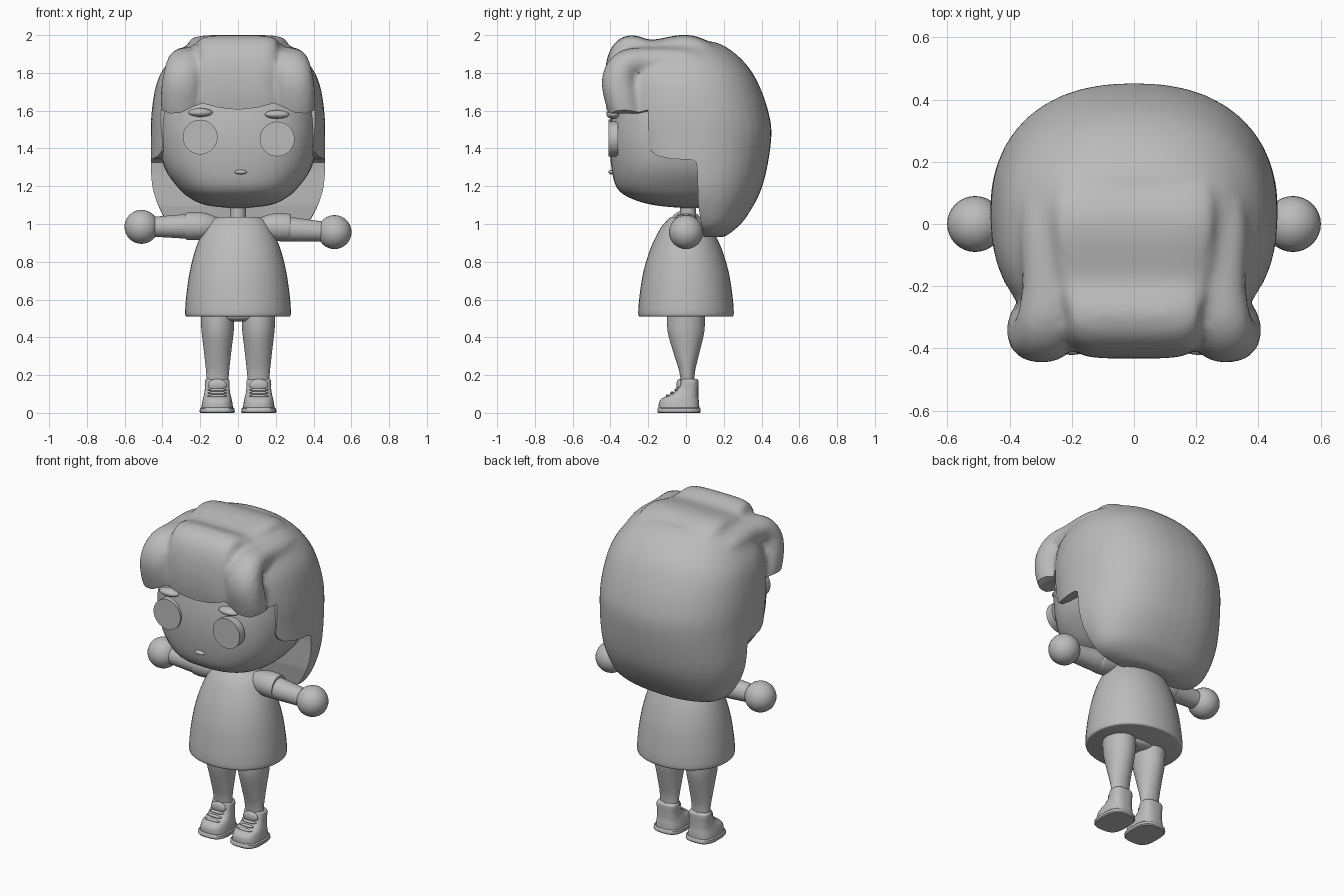
import bpy, bmesh, math
from mathutils import Vector

cube = bpy.data.objects.get("Cube")
if cube:
    bpy.data.objects.remove(cube)

grey = bpy.data.materials.new("plain grey")
grey.use_nodes = True
grey.diffuse_color = (0.5, 0.5, 0.5, 1)
grey.node_tree.nodes["Principled BSDF"].inputs["Base Color"].default_value = (0.5, 0.5, 0.5, 1)
parts = []


def add_object(name, bm):
    bmesh.ops.recalc_face_normals(bm, faces=bm.faces)
    mesh = bpy.data.meshes.new(name)
    bm.to_mesh(mesh)
    bm.free()
    mesh.materials.append(grey)
    obj = bpy.data.objects.new(name, mesh)
    bpy.context.collection.objects.link(obj)
    parts.append(obj)
    return obj


def refine(rows, steps):
    """Catmull-Rom interpolation between cross-section rows."""
    out = []
    for i in range(len(rows) - 1):
        p0, p1, p2 = rows[max(i - 1, 0)], rows[i], rows[i + 1]
        p3 = rows[min(i + 2, len(rows) - 1)]
        for j in range(steps):
            t = j / steps
            out.append([b + t / 2 * (c - a + t * (2 * a - 5 * b + 4 * c - d + t * (3 * (b - c) + d - a)))
                        for a, b, c, d in zip(p0, p1, p2, p3)])
    return out + [list(rows[-1])]


def loft(bm, rows, power=2, steps=4, side=None, sides=40):
    """Join superellipse rings (x, y, z, half width, half depth).
    Rings lie flat, or across the path when a side direction is given."""
    rows = refine(rows, steps)
    centres = [Vector(r[:3]) for r in rows]
    rings = []
    for i, row in enumerate(rows):
        u, v = Vector((1, 0, 0)), Vector((0, 1, 0))
        if side:
            t = (centres[min(i + 1, len(rows) - 1)] - centres[max(i - 1, 0)]).normalized()
            u = Vector(side)
            v = t.cross(u).normalized()
        ring = []
        for k in range(sides):
            a = 2 * math.pi * k / sides
            c, s = math.cos(a), math.sin(a)
            p = u * math.copysign(abs(c) ** (2 / power), c) * row[3]
            q = v * math.copysign(abs(s) ** (2 / power), s) * row[4]
            ring.append(bm.verts.new(centres[i] + p + q))
        rings.append(ring)
    for a, b in zip(rings, rings[1:]):
        for k in range(sides):
            n = (k + 1) % sides
            bm.faces.new((a[k], a[n], b[n], b[k]))
    bm.faces.new(rings[0][::-1])
    bm.faces.new(rings[-1])


def loft_object(name, rows, **options):
    bm = bmesh.new()
    loft(bm, rows, **options)
    return add_object(name, bm)


def span(rows):
    """Turn (z, half width, front y, back y) into loft rows."""
    return [(0, (f + b) / 2, z, w, (b - f) / 2) for z, w, f, b in rows]


def ball(name, centre, size):
    bm = bmesh.new()
    bmesh.ops.create_uvsphere(bm, u_segments=32, v_segments=16, radius=1)
    bmesh.ops.scale(bm, vec=size, verts=bm.verts)
    bmesh.ops.translate(bm, vec=centre, verts=bm.verts)
    return add_object(name, bm)


def prism(name, outline, shift):
    bm = bmesh.new()
    face = bm.faces.new([bm.verts.new(p) for p in outline])
    new = bmesh.ops.extrude_face_region(bm, geom=[face])["geom"]
    bmesh.ops.translate(bm, vec=shift, verts=[g for g in new if isinstance(g, bmesh.types.BMVert)])
    obj = add_object(name, bm)
    obj.hide_render = True
    return obj


# Head
loft_object("head", span([
    (1.085, .05, -.02, .1), (1.1, .17, -.17, .18), (1.135, .25, -.29, .24), (1.19, .315, -.365, .28),
    (1.3, .39, -.395, .33), (1.45, .42, -.405, .36), (1.6, .415, -.39, .36),
    (1.75, .37, -.35, .32), (1.85, .22, -.2, .2)]), power=2.6)

# Hair volume: dome, centre fringe band and two side lobes fused together
bm = bmesh.new()
loft(bm, span([
    (.93, .2, .03, .2), (.96, .32, -.02, .245), (1.03, .39, -.1, .315), (1.2, .455, -.3, .405),
    (1.45, .462, -.38, .452), (1.6, .457, -.4, .435), (1.75, .43, -.39, .38),
    (1.85, .375, -.35, .315), (1.93, .3, -.29, .225), (1.965, .2, -.22, .15)]), power=2.3)
loft(bm, [
    (0, -.355, 1.56, .2, .055), (0, -.365, 1.68, .2, .065), (0, -.365, 1.8, .2, .065),
    (0, -.345, 1.9, .205, .06), (0, -.29, 1.94, .215, .06), (0, -.18, 1.92, .24, .055),
    (0, 0, 1.945, .26, .057), (0, .12, 1.905, .25, .05), (0, .25, 1.8, .2, .035)],
    power=4, side=(1, 0, 0))
for s in (-1, 1):
    loft(bm, [(s * x, y, z, a, b) for x, y, z, a, b in [
        (.3, -.31, 1.55, .1, .08), (.3, -.34, 1.66, .11, .09), (.295, -.355, 1.77, .105, .09),
        (.28, -.31, 1.845, .1, .08), (.265, -.2, 1.865, .095, .07), (.27, 0, 1.86, .095, .07),
        (.25, .15, 1.82, .09, .06)]], power=2.2, side=(1, 0, 0))
hair = add_object("hair", bm)
remesh = hair.modifiers.new("fuse", "REMESH")
remesh.mode = "VOXEL"
remesh.voxel_size = .018
soften = hair.modifiers.new("soften", "SMOOTH")
soften.iterations = 5

# Openings: the face below the scalloped fringe, and under the cheeks
half = [(0, 1.605), (.1, 1.615), (.19, 1.64), (.24, 1.62), (.3, 1.59), (.36, 1.585), (.41, 1.605), (.6, 1.605)]
scallop = [(-x, z) for x, z in half[:0:-1]] + half
face_cut = prism("face_cutter", [(x, -.7, z) for x, z in scallop + [(.6, .8), (-.6, .8)]], (0, .5, 0))
jaw = [(-.7, 1.42), (-.199, 1.42), (-.185, 1.385), (-.15, 1.36), (-.08, 1.345), (.03, 1.34), (.055, 1.325),
       (.06, 1.28), (.065, 1.1), (.08, 1), (.1, .9), (-.7, .9)]
jaw_cut = prism("jaw_cutter", [(-.7, y, z) for y, z in jaw], (1.4, 0, 0))
for cutter in (face_cut, jaw_cut):
    cut = hair.modifiers.new("opening", "BOOLEAN")
    cut.operation = "DIFFERENCE"
    cut.solver = "EXACT"
    cut.object = cutter
bpy.context.view_layer.update()
baked = bpy.data.meshes.new_from_object(hair.evaluated_get(bpy.context.evaluated_depsgraph_get()))
hair.modifiers.clear()
hair.data = baked
baked.materials.clear()
baked.materials.append(grey)
for cutter in (face_cut, jaw_cut):
    parts.remove(cutter)
    bpy.data.objects.remove(cutter)

# Face details
for side, x, drop in (("right", -.2, 0), ("left", .207, .01)):
    loft_object(side + "_eye", [(x, y, 1.46 - drop, .092, .092) for y in (-.41, -.36)],
                steps=1, side=(1, 0, 0))
    ball(side + "_eyebrow", (x, -.385, 1.59 - drop), (.065, .036, .023))
ball("mouth", (.015, -.395, 1.275), (.033, .016, .012))

# Neck, dress and hips
loft_object("neck", [(0, .01, z, .042, .042) for z in (1, 1.13)], steps=1)
loft_object("dress", [
    (0, 0, .51, .268, .242), (0, 0, .525, .28, .253), (0, 0, .62, .274, .246), (0, 0, .75, .255, .225),
    (0, 0, .87, .224, .188), (0, 0, .97, .18, .14), (0, 0, 1.02, .145, .1), (0, 0, 1.037, .11, .08)], power=2.1)
loft_object("hips", [(0, 0, .485, .08, .06), (0, 0, .5, .13, .09), (0, 0, .54, .15, .1)])

for side, s, hand_z in (("right", -1, .985), ("left", 1, .957)):
    # Arms
    slope = hand_z - .99
    across = (0, 1, 0)
    loft_object(side + "_sleeve", [(s * x, 0, .99 + slope * x, r, r) for x, r in (
        (.08, .03), (.12, .05), (.17, .068), (.22, .074), (.265, .073), (.278, .068))], side=across)
    loft_object(side + "_forearm", [(s * x, 0, .99 + slope * x * 2, r, r) for x, r in (
        (.24, .064), (.3, .063), (.37, .058), (.46, .052))], side=across)
    ball(side + "_hand", (s * .511, 0, hand_z), (.09, .09, .09))

    # Legs
    x = s * .108
    loft_object(side + "_leg", [
        (x, 0, .53, .09, .1), (x, 0, .43, .085, .097), (x, .002, .33, .073, .072),
        (x, .006, .22, .061, .042), (x, .01, .14, .055, .036)])

    # Shoes
    x = s * .11
    loft_object(side + "_sole", [
        (x, -.037, 0, .088, .11), (x, -.037, .006, .093, .115), (x, -.037, .022, .092, .114),
        (x, -.037, .028, .086, .109)], power=3, steps=1)
    loft_object(side + "_shoe", [
        (x, -.037, .02, .085, .108), (x, -.037, .055, .08, .106), (x, -.03, .078, .075, .096),
        (x, -.008, .098, .07, .073), (x, .008, .125, .066, .057), (x, .016, .155, .066, .05),
        (x, .018, .172, .064, .047), (x, .018, .18, .055, .04)], power=2.7)
    ball(side + "_tongue", (x, -.035, .148), (.05, .016, .032))
    for i in range(3):
        ball(side + "_lace_" + str(i + 1), (x, -.095 + i * .022, .09 + i * .016), (.052, .011, .008))

# Smooth shading with crisp edges
bpy.ops.object.select_all(action="DESELECT")
for obj in parts:
    obj.select_set(True)
bpy.context.view_layer.objects.active = hair
bpy.ops.object.shade_smooth_by_angle(angle=math.radians(40))
